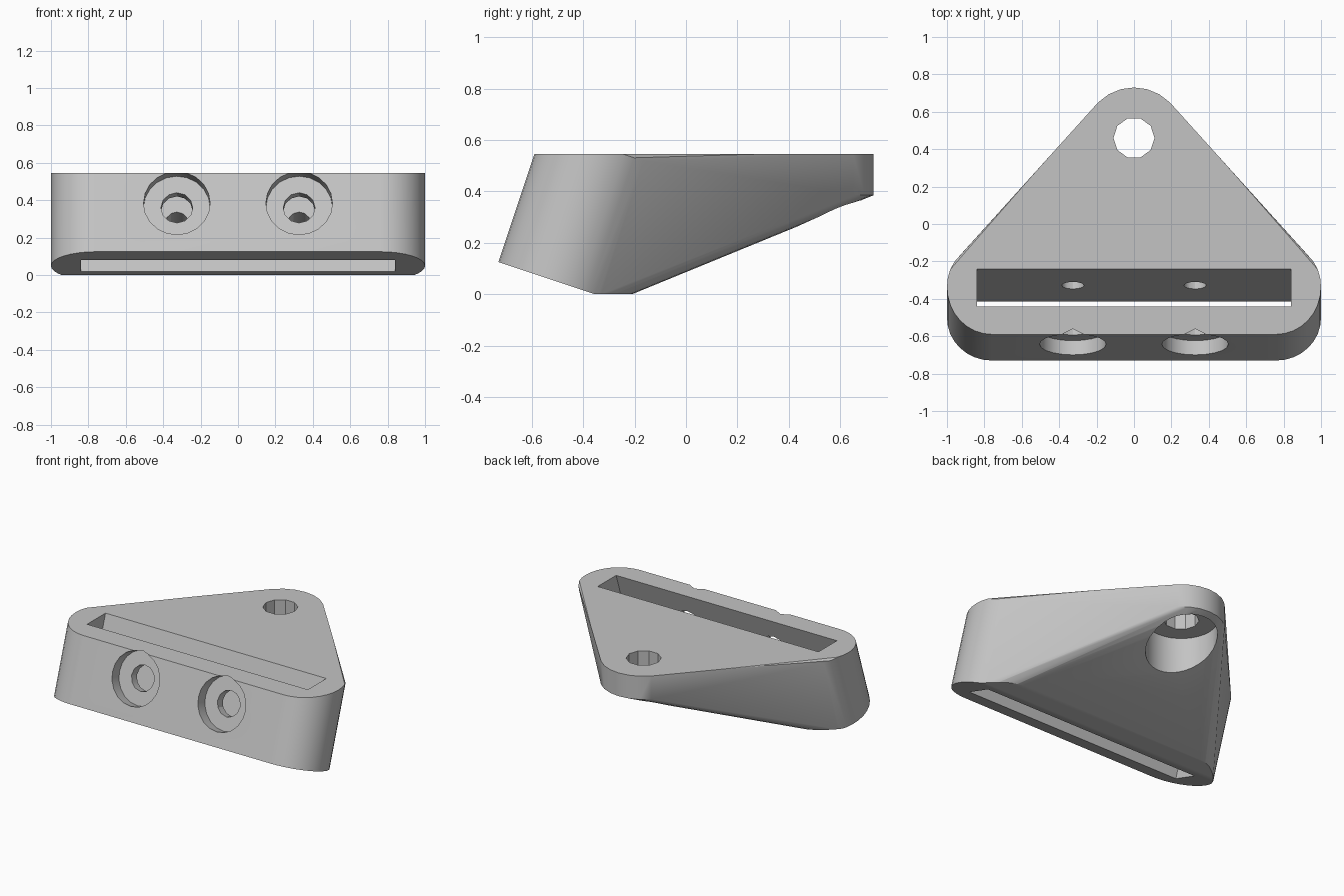
import bpy, bmesh
from math import sin, cos, pi, radians
from mathutils import Matrix, Vector

if "Cube" in bpy.data.objects:
    bpy.data.objects.remove(bpy.data.objects["Cube"])

TOP = 0.545
# Frame of the tilted strap block: origin on its lower front edge
TILT = Matrix.Translation((0, -0.73, 0.125)) @ Matrix.Rotation(radians(-18.43), 4, 'X')

grey = bpy.data.materials.new("light_grey")
grey.use_nodes = True
grey.diffuse_color = (0.55, 0.55, 0.55, 1)
grey.node_tree.nodes["Principled BSDF"].inputs["Base Color"].default_value = grey.diffuse_color


def make_object(name, bm):
    bmesh.ops.recalc_face_normals(bm, faces=bm.faces)
    mesh = bpy.data.meshes.new(name)
    bm.to_mesh(mesh)
    bm.free()
    mesh.materials.append(grey)
    obj = bpy.data.objects.new(name, mesh)
    bpy.context.collection.objects.link(obj)
    return obj


def circle(cx, cy, r, n):
    return [(cx + r * sin(2 * pi * i / n), cy + r * cos(2 * pi * i / n)) for i in range(n)]


def cylinder(name, matrix, r, depth, n, turn=0.0):
    bm = bmesh.new()
    bmesh.ops.create_cone(bm, cap_ends=True, segments=n, radius1=r, radius2=r, depth=depth,
                          matrix=matrix @ Matrix.Rotation(turn, 4, 'Z'))
    return make_object(name, bm)


def cut(target, cutter):
    mod = target.modifiers.new("cut", 'BOOLEAN')
    mod.operation = 'DIFFERENCE'
    mod.solver = 'EXACT'
    mod.object = cutter
    bpy.context.view_layer.update()
    mesh = bpy.data.meshes.new_from_object(target.evaluated_get(bpy.context.evaluated_depsgraph_get()))
    target.modifiers.clear()
    target.data = mesh
    bpy.data.objects.remove(cutter)


# Body: hull of the tilted rounded block and the upright boss at the back
bm = bmesh.new()
for side in (-1, 1):
    for x, u in circle(side * 0.76, 0.24, 0.24, 32):
        for t in (0, 0.552):
            bm.verts.new(TILT @ Vector((x, u, t)))
for x, y in circle(0, 0.46, 0.27, 24):
    for z in (0.385, 0.556):
        bm.verts.new((x, y, z))
hull = bmesh.ops.convex_hull(bm, input=bm.verts[:])
loose = {g for g in hull["geom_interior"] + hull["geom_unused"] if isinstance(g, bmesh.types.BMVert)}
bmesh.ops.delete(bm, geom=list(loose), context='VERTS')

# Trim flat at the top and at the ground
for z, way in ((TOP, 1), (0, -1)):
    bmesh.ops.bisect_plane(bm, geom=bm.verts[:] + bm.edges[:] + bm.faces[:],
                           plane_co=(0, 0, z), plane_no=(0, 0, way), clear_outer=True)
    bmesh.ops.holes_fill(bm, edges=[e for e in bm.edges if e.is_boundary])
bmesh.ops.dissolve_limit(bm, angle_limit=0.002, verts=bm.verts[:], edges=bm.edges[:])
body = make_object("strap_bracket", bm)

# Strap slot along the tilt
bm = bmesh.new()
bmesh.ops.create_cube(bm, size=1, matrix=TILT @ Matrix.Translation((0, 0.237, 0.3))
                      @ Matrix.Diagonal((1.68, 0.19, 2, 1)))
cut(body, make_object("slot_cutter", bm))

# Two screw positions: recess, clearance hole, blind pilot hole behind the slot
for side in (-1, 1):
    for r, start, end, n in ((0.178, -0.1, 0.08, 20), (0.085, 0, 0.2, 12), (0.06, 0.25, 0.52, 12)):
        place = (TILT @ Matrix.Translation((side * 0.327, (start + end) / 2, 0.274))
                 @ Matrix.Rotation(pi / 2, 4, 'X'))
        cut(body, cylinder("screw_cutter", place, r, end - start, n))

# Boss hole with a wide recess from below
cut(body, cylinder("hole_cutter", Matrix.Translation((0, 0.46, 0.5)), 0.11, 0.6, 10, pi / 2))
cut(body, cylinder("recess_cutter", Matrix.Translation((0, 0.46, 0.14)), 0.225, 0.6, 32))

# Smooth rounded sides, sharp edges
bpy.ops.object.select_all(action='DESELECT')
body.select_set(True)
bpy.context.view_layer.objects.active = body
bpy.ops.object.shade_smooth_by_angle(angle=radians(30))
